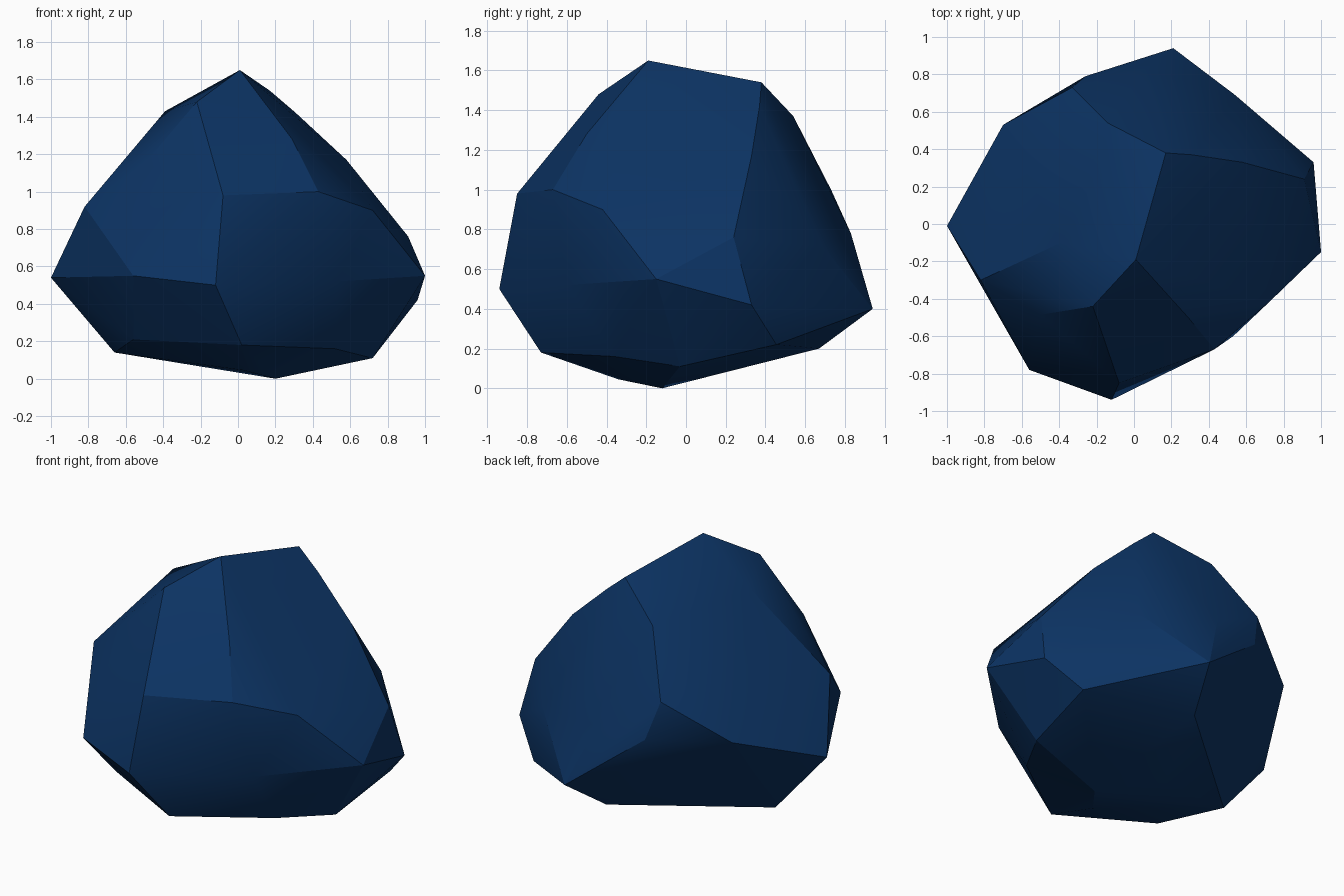
import bpy, bmesh, math

if "Cube" in bpy.data.objects:
    bpy.data.objects.remove(bpy.data.objects["Cube"])

# Corner points of the faceted boulder, grouped by where they sit
crown = [(.01, -.19, 1.65), (.17, .38, 1.54), (.31, .37, 1.42), (-.22, -.44, 1.48),
         (-.39, -.10, 1.43), (-.14, .54, 1.37), (.29, -.50, 1.28)]
shoulder = [(.58, .33, 1.17), (-.50, .06, 1.21), (-.50, -.485, 1.15), (-.33, .73, 1.0),
            (.43, -.67, 1.0), (-.08, -.85, .98), (.72, -.42, .90), (-.82, -.30, .92)]
waist = [(.91, .24, .76), (.96, .33, .42), (1.0, -.15, .55), (.53, -.60, .52),
         (-.12, -.94, .50), (-.56, -.78, .55), (-1.0, -.01, .54), (-.70, .53, .76),
         (-.26, .79, .76), (.06, .83, .78), (.54, .69, .715), (.21, .94, .40)]
base = [(.02, -.73, .18), (.52, -.36, .16), (.72, -.03, .11), (.77, .455, .22),
        (.10, .67, .20), (-.66, .03, .14), (-.56, -.45, .21),
        (.20, -.12, 0), (.03, -.34, .045), (-.13, .12, .08)]

# Wrap the points in a convex skin
bm = bmesh.new()
for p in crown + shoulder + waist + base:
    bm.verts.new(p)
bmesh.ops.convex_hull(bm, input=bm.verts[:])
bmesh.ops.delete(bm, geom=[v for v in bm.verts if not v.link_faces], context='VERTS')
bmesh.ops.recalc_face_normals(bm, faces=bm.faces[:])
mesh = bpy.data.meshes.new("boulder")
bm.to_mesh(mesh)
bm.free()

boulder = bpy.data.objects.new("boulder", mesh)
bpy.context.collection.objects.link(boulder)

# Deep blue stone
stone = bpy.data.materials.new("deep blue stone")
stone.diffuse_color = (.0035, .033, .125, 1)
stone.use_nodes = True
stone.node_tree.nodes["Principled BSDF"].inputs["Base Color"].default_value = stone.diffuse_color
mesh.materials.append(stone)

# Soft facets with crisp main ridges
bpy.context.view_layer.objects.active = boulder
boulder.select_set(True)
bpy.ops.object.shade_smooth_by_angle(angle=math.radians(22))
